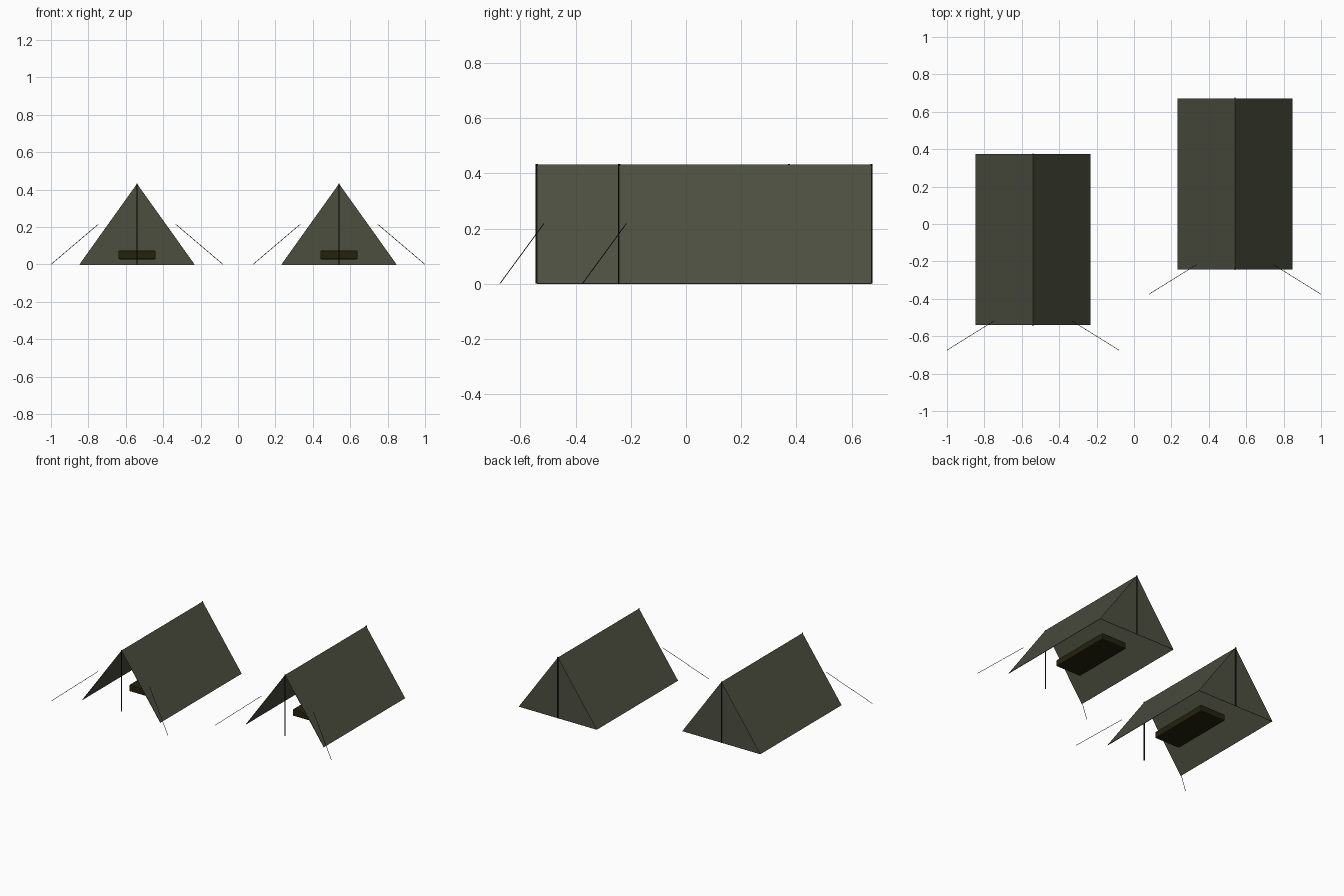
import bpy
import bmesh
from mathutils import Vector

default = bpy.data.objects.get("Cube")
if default:
    bpy.data.objects.remove(default)


def material(name, colour):
    mat = bpy.data.materials.new(name)
    mat.use_nodes = True
    rgba = (*colour, 1)
    mat.diffuse_color = rgba
    bsdf = mat.node_tree.nodes["Principled BSDF"]
    bsdf.inputs["Base Color"].default_value = rgba
    bsdf.inputs["Roughness"].default_value = 0.9
    return mat


CANVAS = material("olive canvas", (0.074, 0.078, 0.051))
BEDDING = material("dark brown bedding", (0.018, 0.016, 0.004))
POLE = material("blackened pole", (0.009, 0.009, 0.008))
ROPE = material("dark rope", (0.012, 0.012, 0.01))

HALF_WIDTH, HEIGHT, LENGTH = 0.308, 0.432, 0.914


def finish(name, bm, mat, location):
    bmesh.ops.recalc_face_normals(bm, faces=bm.faces)
    mesh = bpy.data.meshes.new(name)
    bm.to_mesh(mesh)
    bm.free()
    mesh.materials.append(mat)
    obj = bpy.data.objects.new(name, mesh)
    obj.location = location
    bpy.context.collection.objects.link(obj)
    return obj


def canvas(name, location):
    # Two roof slopes and a closed rear wall, left open at the front and floor
    bm = bmesh.new()
    profile = [(-HALF_WIDTH, 0), (0, HEIGHT), (HALF_WIDTH, 0)]
    front, back = [[bm.verts.new((x, y, z)) for x, z in profile]
                   for y in (-LENGTH / 2, LENGTH / 2)]
    for i in range(2):
        bm.faces.new((front[i], front[i + 1], back[i + 1], back[i]))
    bm.faces.new(back)
    obj = finish(name, bm, CANVAS, location)
    cloth = obj.modifiers.new("cloth thickness", "SOLIDIFY")
    cloth.thickness = 0.003
    cloth.offset = -1


def rod(name, start, end, radius, sides, mat, location):
    start, end = Vector(start), Vector(end)
    axis = end - start
    bm = bmesh.new()
    bmesh.ops.create_cone(bm, cap_ends=True, segments=sides, radius1=radius,
                          radius2=radius, depth=axis.length)
    bm.transform(axis.to_track_quat("Z", "Y").to_matrix().to_4x4())
    bmesh.ops.translate(bm, verts=bm.verts, vec=(start + end) / 2)
    finish(name, bm, mat, location)


def bed(name, location):
    bm = bmesh.new()
    bmesh.ops.create_cube(bm, size=1)
    bmesh.ops.scale(bm, verts=bm.verts, vec=(0.2, 0.46, 0.046))
    bmesh.ops.translate(bm, verts=bm.verts, vec=(0, 0, 0.051))
    obj = finish(name, bm, BEDDING, location)
    edge = obj.modifiers.new("soft edge", "BEVEL")
    edge.width = 0.006
    edge.segments = 2


def tent(side, location):
    canvas(f"{side}_canvas", location)
    bed(f"{side}_bed", location)
    # Upright poles under each end of the ridge
    for end, sign in (("front", -1), ("back", 1)):
        y = sign * LENGTH / 2
        rod(f"{side}_{end}_pole", (0, y, 0), (0, y, HEIGHT + 0.002),
            0.004, 8, POLE, location)
    # Guy ropes splayed out ahead of the opening
    front = -LENGTH / 2
    for end, sign in (("right", -1), ("left", 1)):
        rod(f"{side}_{end}_guy_rope", (sign * 0.205, front + 0.025, 0.217),
            (sign * 0.459, front - 0.133, 0.001), 0.0015, 6, ROPE, location)


tent("right_tent", (-0.54, -0.084, 0))
tent("left_tent", (0.54, 0.215, 0))
